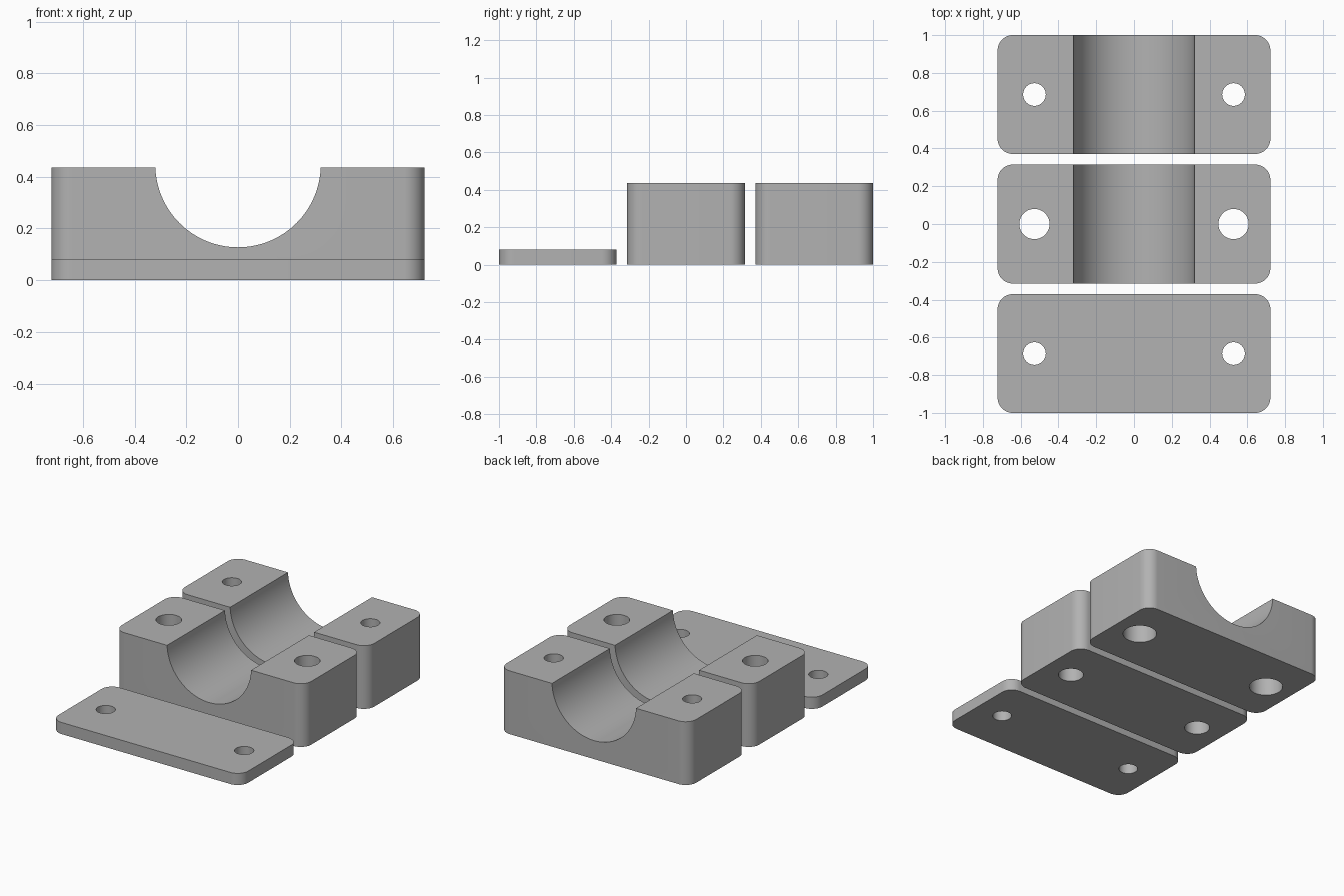
import bpy, bmesh, math
from mathutils import Matrix

if "Cube" in bpy.data.objects:
    bpy.data.objects.remove(bpy.data.objects["Cube"])

HALF_X, HALF_Y, CORNER = 0.722, 0.3145, 0.08
PITCH, HOLE_X = 0.6855, 0.527
BLOCK_H, PLATE_H = 0.435, 0.08

grey = bpy.data.materials.new("grey")
grey.diffuse_color = (0.445, 0.445, 0.445, 1)
grey.use_nodes = True
grey.node_tree.nodes["Principled BSDF"].inputs["Base Color"].default_value = grey.diffuse_color


def to_object(bm, name):
    mesh = bpy.data.meshes.new(name)
    bm.to_mesh(mesh)
    bm.free()
    ob = bpy.data.objects.new(name, mesh)
    bpy.context.collection.objects.link(ob)
    mesh.materials.append(grey)
    return ob


def rounded_slab(name, y, height):
    """Rectangle with rounded upright corners, extruded up from the ground."""
    bm = bmesh.new()
    verts = []
    for i, (sx, sy) in enumerate([(1, 1), (-1, 1), (-1, -1), (1, -1)]):
        for k in range(13):
            a = (i + k / 12) * math.pi / 2
            verts.append(bm.verts.new((sx * (HALF_X - CORNER) + CORNER * math.cos(a),
                                       y + sy * (HALF_Y - CORNER) + CORNER * math.sin(a), 0)))
    face = bm.faces.new(verts)
    ext = bmesh.ops.extrude_face_region(bm, geom=[face])
    top = [v for v in ext["geom"] if isinstance(v, bmesh.types.BMVert)]
    bmesh.ops.translate(bm, vec=(0, 0, height), verts=top)
    bmesh.ops.recalc_face_normals(bm, faces=bm.faces)
    return to_object(bm, name)


def cut_cylinder(target, matrix, radius, depth, segments):
    """Subtract a cylinder centred on the given matrix."""
    bm = bmesh.new()
    bmesh.ops.create_cone(bm, cap_ends=True, segments=segments, radius1=radius,
                          radius2=radius, depth=depth, matrix=matrix)
    cutter = to_object(bm, target.name + "_cutter")
    cutter.hide_render = True
    mod = target.modifiers.new("cut", "BOOLEAN")
    mod.operation, mod.solver, mod.object = "DIFFERENCE", "EXACT", cutter
    bpy.context.view_layer.objects.active = target
    bpy.ops.object.modifier_apply(modifier=mod.name)
    bpy.data.objects.remove(cutter)


def drill(target, y, radius, z0, z1):
    """Pair of upright bolt holes."""
    for side in (-1, 1):
        cut_cylinder(target, Matrix.Translation((side * HOLE_X, y, (z0 + z1) / 2)),
                     radius, z1 - z0, 48)


def groove(target, y):
    """Half-round pipe seat running front to back."""
    m = Matrix.Translation((0, y, 0.447)) @ Matrix.Rotation(math.pi / 2, 4, "X")
    cut_cylinder(target, m, 0.32, 1.0, 128)


# Flat cover plate
plate = rounded_slab("cover_plate", -PITCH, PLATE_H)
drill(plate, -PITCH, 0.06, -0.1, 0.2)

# Middle clamp half with wide through holes
middle = rounded_slab("middle_clamp_block", 0, BLOCK_H)
groove(middle, 0)
drill(middle, 0, 0.08, -0.1, 0.6)

# Back clamp half with narrow holes, counterbored from below
back = rounded_slab("back_clamp_block", PITCH, BLOCK_H)
groove(back, PITCH)
drill(back, PITCH, 0.06, -0.1, 0.6)
drill(back, PITCH, 0.107, -0.1, 0.2)

# Smooth curved walls, crisp edges
for ob in (plate, middle, back):
    bpy.ops.object.select_all(action="DESELECT")
    ob.select_set(True)
    bpy.context.view_layer.objects.active = ob
    bpy.ops.object.shade_smooth_by_angle(angle=math.radians(30))
